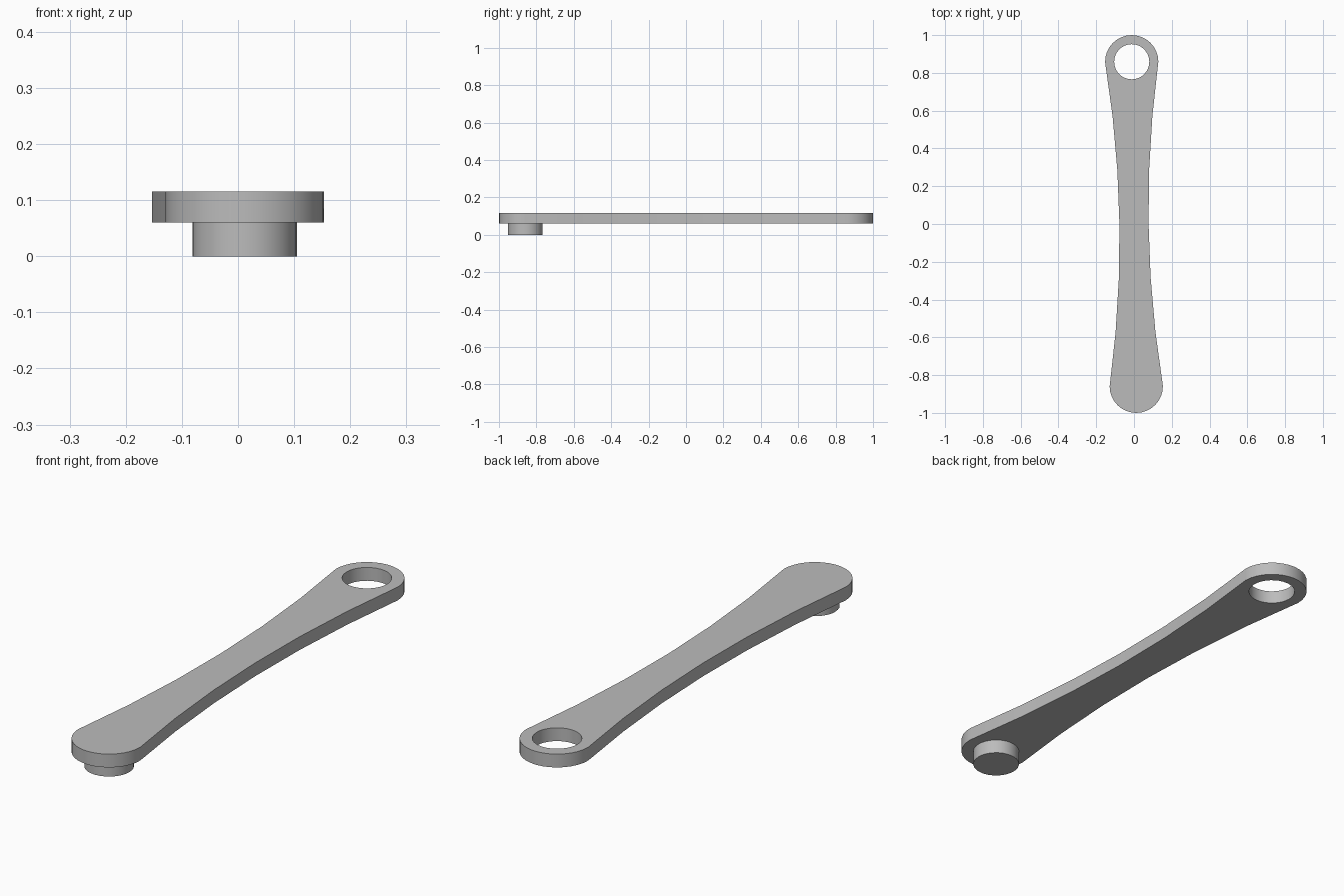
import bpy
import bmesh
from math import sin, cos, pi, atan2, radians

if "Cube" in bpy.data.objects:
    bpy.data.objects.remove(bpy.data.objects["Cube"], do_unlink=True)

REACH = 0.859       # distance from the middle to each end centre
END_R = 0.141       # rounded end radius
WAIST = 0.077       # half width in the middle
PIN_R = 0.093       # hole and peg radius
PLATE_Z, TOP_Z = 0.06, 0.115
TILT = atan2(0.012, REACH)
SIDE_STEPS, ROUND_STEPS = 6, 32

grey = bpy.data.materials.new("plain grey")
grey.use_nodes = True
COLOUR = (0.5, 0.5, 0.5, 1)
grey.diffuse_color = COLOUR
grey.node_tree.nodes["Principled BSDF"].inputs["Base Color"].default_value = COLOUR


def arc(y, radius, start, sweep, steps):
    """Points on a circular arc centred on the long axis."""
    return [(radius * cos(start + sweep * i / steps),
             y + radius * sin(start + sweep * i / steps)) for i in range(steps)]


def make_part(name, loops, bottom, top):
    """Fill closed loops (inner ones become holes) and extrude them upward."""
    bm = bmesh.new()
    edges = []
    for loop in loops:
        verts = [bm.verts.new((x, y, bottom)) for x, y in loop]
        edges += [bm.edges.new((a, b)) for a, b in zip(verts, verts[1:] + verts[:1])]
    bmesh.ops.triangle_fill(bm, edges=edges, use_beauty=True)
    grown = bmesh.ops.extrude_face_region(bm, geom=bm.faces[:], use_keep_orig=True)
    moved = [v for v in grown["geom"] if isinstance(v, bmesh.types.BMVert)]
    bmesh.ops.translate(bm, verts=moved, vec=(0, 0, top - bottom))
    bmesh.ops.recalc_face_normals(bm, faces=bm.faces[:])
    mesh = bpy.data.meshes.new(name)
    bm.to_mesh(mesh)
    bm.free()
    mesh.materials.append(grey)
    part = bpy.data.objects.new(name, mesh)
    part.rotation_euler.z = TILT
    bpy.context.collection.objects.link(part)
    bpy.ops.object.select_all(action="DESELECT")
    part.select_set(True)
    bpy.context.view_layer.objects.active = part
    bpy.ops.object.shade_smooth_by_angle(angle=radians(30))
    return part


# Half outline: rounded end, then the side that narrows to the waist
half = arc(REACH, END_R, 0, pi, ROUND_STEPS // 2)
for i in range(SIDE_STEPS):
    t = 1 - 2 * i / SIDE_STEPS
    half.append((-(WAIST + (END_R - WAIST) * t * t), REACH * t))
outline = half + [(-x, -y) for x, y in half]

# Flat link with a through hole at the back end
make_part("link_plate", [outline, arc(REACH, PIN_R, 0, 2 * pi, ROUND_STEPS)], PLATE_Z, TOP_Z)

# Round peg under the front end
make_part("peg", [arc(-REACH, PIN_R, 0, 2 * pi, ROUND_STEPS)], 0, PLATE_Z)
